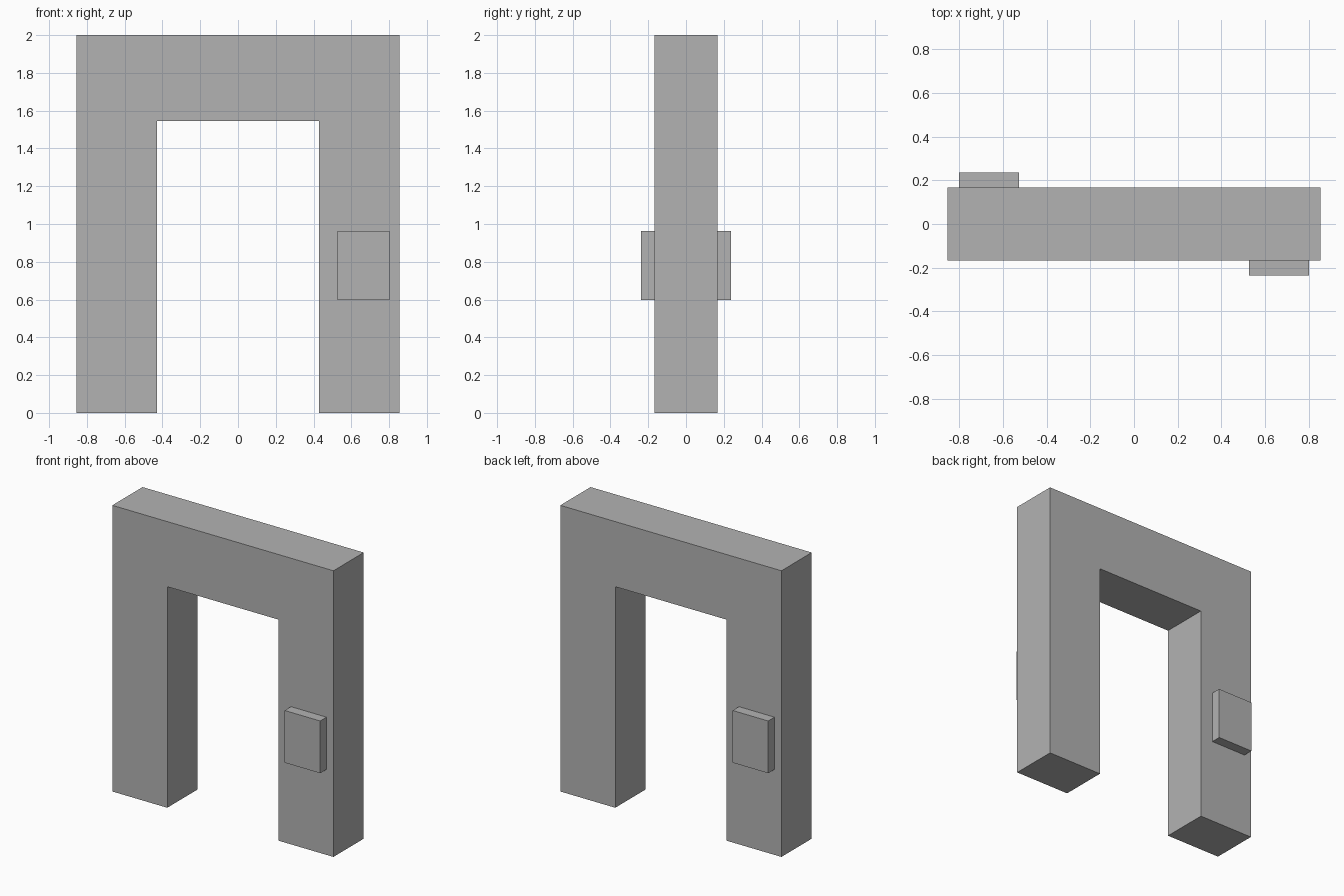
import bpy
import bmesh
from mathutils import Matrix, Vector

cube = bpy.data.objects.get("Cube")
if cube:
    bpy.data.objects.remove(cube, do_unlink=True)

grey = bpy.data.materials.new("plain grey")
grey.use_nodes = True
colour = (0.45, 0.45, 0.45, 1)
grey.diffuse_color = colour
grey.node_tree.nodes["Principled BSDF"].inputs["Base Color"].default_value = colour


def add_object(name, bm):
    bmesh.ops.recalc_face_normals(bm, faces=bm.faces)
    mesh = bpy.data.meshes.new(name)
    bm.to_mesh(mesh)
    bm.free()
    mesh.materials.append(grey)
    obj = bpy.data.objects.new(name, mesh)
    bpy.context.collection.objects.link(obj)
    return obj


half_width, half_depth, height = 0.855, 0.167, 2.0
opening_half, opening_top = 0.43, 1.545

# Gate frame: an upside-down U outline extruded front to back
half_outline = [(half_width, height), (half_width, 0),
                (opening_half, 0), (opening_half, opening_top)]
outline = half_outline + [(-x, z) for x, z in reversed(half_outline)]
bm = bmesh.new()
face = bm.faces.new([bm.verts.new((x, -half_depth, z)) for x, z in outline])
extruded = bmesh.ops.extrude_face_region(bm, geom=[face])["geom"]
bmesh.ops.translate(bm, vec=(0, 2 * half_depth, 0),
                    verts=[g for g in extruded if isinstance(g, bmesh.types.BMVert)])
add_object("gate_frame", bm)

# Reader boxes: one on the front of the left post, one on the back of the right
size = Vector((0.275, 0.07, 0.365))
for name, side in (("front_reader_box", 1), ("back_reader_box", -1)):
    centre = Vector((side * 0.664, -side * (half_depth + size.y / 2), 0.78))
    bm = bmesh.new()
    bmesh.ops.create_cube(bm, size=1,
                          matrix=Matrix.Translation(centre) @ Matrix.Diagonal(size.to_4d()))
    add_object(name, bm)
